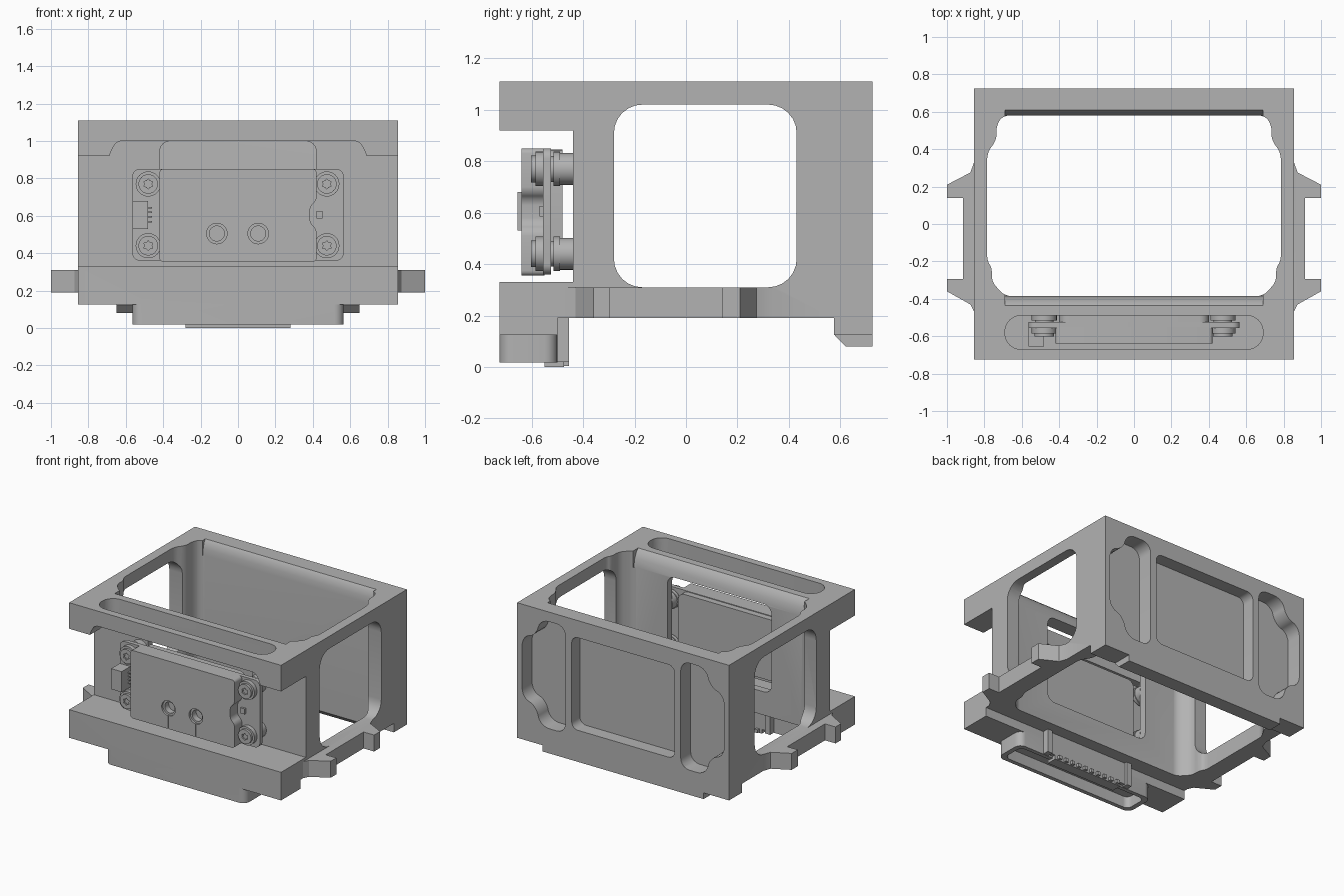
import bpy, bmesh, math
from mathutils import Vector

cube = bpy.data.objects.get("Cube")
if cube:
    bpy.data.objects.remove(cube, do_unlink=True)

grey = bpy.data.materials.new("machined grey")
grey.use_nodes = True
grey.diffuse_color = (0.45, 0.45, 0.45, 1)
grey.node_tree.nodes["Principled BSDF"].inputs["Base Color"].default_value = (0.45, 0.45, 0.45, 1)

AXES = {"X": lambda a, b, d: (d, a, b),
        "Y": lambda a, b, d: (a, d, b),
        "Z": lambda a, b, d: (a, b, d)}


def prism(name, pts, axis, lo, hi):
    """Extrude a 2D outline along an axis."""
    bm = bmesh.new()
    low = [bm.verts.new(AXES[axis](a, b, lo)) for a, b in pts]
    top = [bm.verts.new(AXES[axis](a, b, hi)) for a, b in pts]
    bm.faces.new(low)
    bm.faces.new(top)
    n = len(pts)
    for i in range(n):
        j = (i + 1) % n
        bm.faces.new((low[i], low[j], top[j], top[i]))
    bmesh.ops.recalc_face_normals(bm, faces=bm.faces)
    mesh = bpy.data.meshes.new(name)
    bm.to_mesh(mesh)
    bm.free()
    mesh.materials.append(grey)
    ob = bpy.data.objects.new(name, mesh)
    bpy.context.collection.objects.link(ob)
    return ob


def soften(pts, r, steps=6):
    """Round the corners of an outline with short curves."""
    out = []
    for i, p in enumerate(pts):
        p, a, b = Vector(p), Vector(pts[i - 1]), Vector(pts[(i + 1) % len(pts)])
        s = p + (a - p).normalized() * min(r, (a - p).length * 0.48)
        e = p + (b - p).normalized() * min(r, (b - p).length * 0.48)
        for k in range(steps + 1):
            t = k / steps
            # blend of quadratic curve weighted towards a circular arc
            w = 0.7071
            den = (1 - t) ** 2 + 2 * w * t * (1 - t) + t * t
            out.append(((1 - t) ** 2 * s + 2 * w * t * (1 - t) * p + t * t * e) / den)
    return out


def rect(a0, a1, b0, b1, r=0):
    pts = [(a0, b0), (a1, b0), (a1, b1), (a0, b1)]
    return soften(pts, r) if r else pts


def circle(a, b, r, n=32):
    return [(a + r * math.cos(2 * math.pi * i / n), b + r * math.sin(2 * math.pi * i / n)) for i in range(n)]


def mirror(pts):
    return [(-a, b) for a, b in pts]


def combine(target, tool, op="DIFFERENCE"):
    mod = target.modifiers.new("bool", "BOOLEAN")
    mod.operation, mod.solver, mod.object = op, "EXACT", tool
    bpy.context.view_layer.update()
    deps = bpy.context.evaluated_depsgraph_get()
    mesh = bpy.data.meshes.new_from_object(target.evaluated_get(deps))
    target.modifiers.clear()
    target.data = mesh
    bpy.data.objects.remove(tool, do_unlink=True)


# Main frame: stepped side profile with cut-back front
frame = prism("frame", [(-.725, 1.11), (-.725, .92), (-.44, .92), (-.44, .33), (-.725, .33),
                        (-.725, .125), (-.5, .125), (-.5, .19), (.575, .19), (.575, .125),
                        (.725, .125), (.725, 1.11)], "X", -.855, .855)

# Rounded side windows
combine(frame, prism("cut", rect(-.28, .43, .31, 1.02, .11), "X", -1.2, 1.2))

# Side rails with paired tabs
rail = [(.74, .36), (.855, .33), (.875, .275), (1, .21), (1, .14), (.915, .14),
        (.915, -.295), (1, -.295), (1, -.36), (.875, -.43), (.855, -.47), (.74, -.47)]
for pts in (rail, mirror(rail)):
    combine(frame, prism("rail", pts, "Z", .19, .31), "UNION")

# Lower lip of the back wall and tray under the front ledge
combine(frame, prism("lip", [(.575, .16), (.575, .125), (.62, .08), (.725, .08), (.725, .16)],
                     "X", -.65, .65), "UNION")
combine(frame, prism("tray", rect(-.565, .565, -.725, -.5, .05), "Z", .018, .16), "UNION")
combine(frame, prism("cut", rect(-.53, .53, -.695, -.53, .04), "Z", -.1, .1))

# Central well with notched corners and relieved top edges
half = [(.70, .58), (.735, .53), (.735, .45), (.785, .38), (.785, -.2),
        (.76, -.23), (.76, -.31), (.69, -.385)]
well = half + mirror(half)[::-1]
combine(frame, prism("cut", soften(well, .03, 4), "Z", -.1, 1.3))
combine(frame, prism("cut", [(-.435, 1.2), (-.435, 1.11), (-.415, 1.09), (-.395, 1.05), (-.384, .99),
                             (.578, .99), (.585, 1.05), (.595, 1.09), (.61, 1.11), (.61, 1.2)],
                     "X", -.69, .69))

# Front window, top slot and raised underside of the top shelf
combine(frame, prism("cut", rect(-.42, .42, .36, 1.0, .06), "Y", -.6, -.2))
combine(frame, prism("cut", rect(-.69, .69, -.67, -.49, .085), "Z", .8, 1.3))
combine(frame, prism("cut", soften([(-.69, .8), (.69, .8), (.69, .925), (.65, 1.0), (-.65, 1.0), (-.69, .925)],
                                   .03, 4), "Y", -.9, -.44))

# Back pockets: plain centre, lobed sides
combine(frame, prism("cut", rect(-.415, .415, .31, .985, .05), "Y", .63, .9))
lobe = soften([(.465, .26), (.67, .26), (.70, .40), (.815, .43), (.815, .88),
               (.70, .91), (.67, 1.04), (.465, 1.04)], .07, 5)
for pts in (lobe, mirror(lobe)):
    combine(frame, prism("cut", pts, "Y", .61, .9))

# Module cover with side notch, two stepped ports and slits
cover = prism("module_cover", soften([(-.42, .355), (.42, .355), (.42, .53), (.385, .56), (.385, .65),
                                      (.42, .68), (.42, .85), (-.42, .85)], .02, 4), "Y", -.64, -.55)
for x in (-.113, .108):
    combine(cover, prism("cut", circle(x, .505, .055), "Y", -.7, -.625))
    combine(cover, prism("cut", circle(x, .505, .04), "Y", -.7, -.58))
    combine(cover, prism("cut", rect(x - .004, x + .004, .3, .46), "Y", -.7, -.634))

# Circuit plate, rear housing and small side parts
prism("module_plate", rect(-.565, .565, .36, .85, .04), "Y", -.555, -.525)
prism("module_back", rect(-.40, .40, .40, .845, .05), "Y", -.525, -.48)
prism("sensor_chip", rect(.42, .452, .585, .625), "Y", -.57, -.55)
socket = prism("cable_socket", rect(-.565, -.48, .53, .68), "Y", -.655, -.55)
combine(socket, prism("cut", rect(-.6, -.5, .55, .66), "Y", -.64, -.575))
for i in range(4):
    z = .565 + i * .025
    prism("socket_pin", rect(-.485, -.46, z, z + .008), "Y", -.58, -.55)

# Mounting screws, grommets and standoffs
for x in (-.48, .475):
    for z in (.44, .77):
        for name, r, y0, y1 in (("standoff", .062, -.50, -.435), ("grommet_core", .05, -.56, -.49),
                                ("rear_washer", .067, -.515, -.49), ("front_washer", .067, -.585, -.553)):
            prism(name, circle(x, z, r), "Y", y0, y1)
        head = prism("screw_head", circle(x, z, .052), "Y", -.602, -.58)
        star = [(x + r * math.cos(a), z + r * math.sin(a))
                for k in range(12) for a, r in [(k * math.pi / 6, .027 if k % 2 else .018)]]
        combine(head, prism("cut", star, "Y", -.65, -.59))

# Connector under the front ledge
prism("connector_panel", rect(-.34, .34, -.51, -.475), "Z", .03, .2)
prism("connector_base", rect(-.28, .28, -.55, -.475), "Z", 0, .035)
for s in (-1, 1):
    prism("connector_ear", rect(s * .34 - .02, s * .34 + .02, -.53, -.455), "Z", .02, .2)
for i in range(10):
    x = -.2475 + i * .055
    prism("connector_pin", rect(x - .012, x + .012, -.48, -.455), "Z", .005, .03)

# Smooth curved walls, keep machined edges crisp
bpy.ops.object.select_all(action="DESELECT")
for ob in bpy.context.collection.objects:
    if ob.type == "MESH":
        ob.select_set(True)
bpy.context.view_layer.objects.active = frame
bpy.ops.object.shade_smooth_by_angle(angle=math.radians(25))
